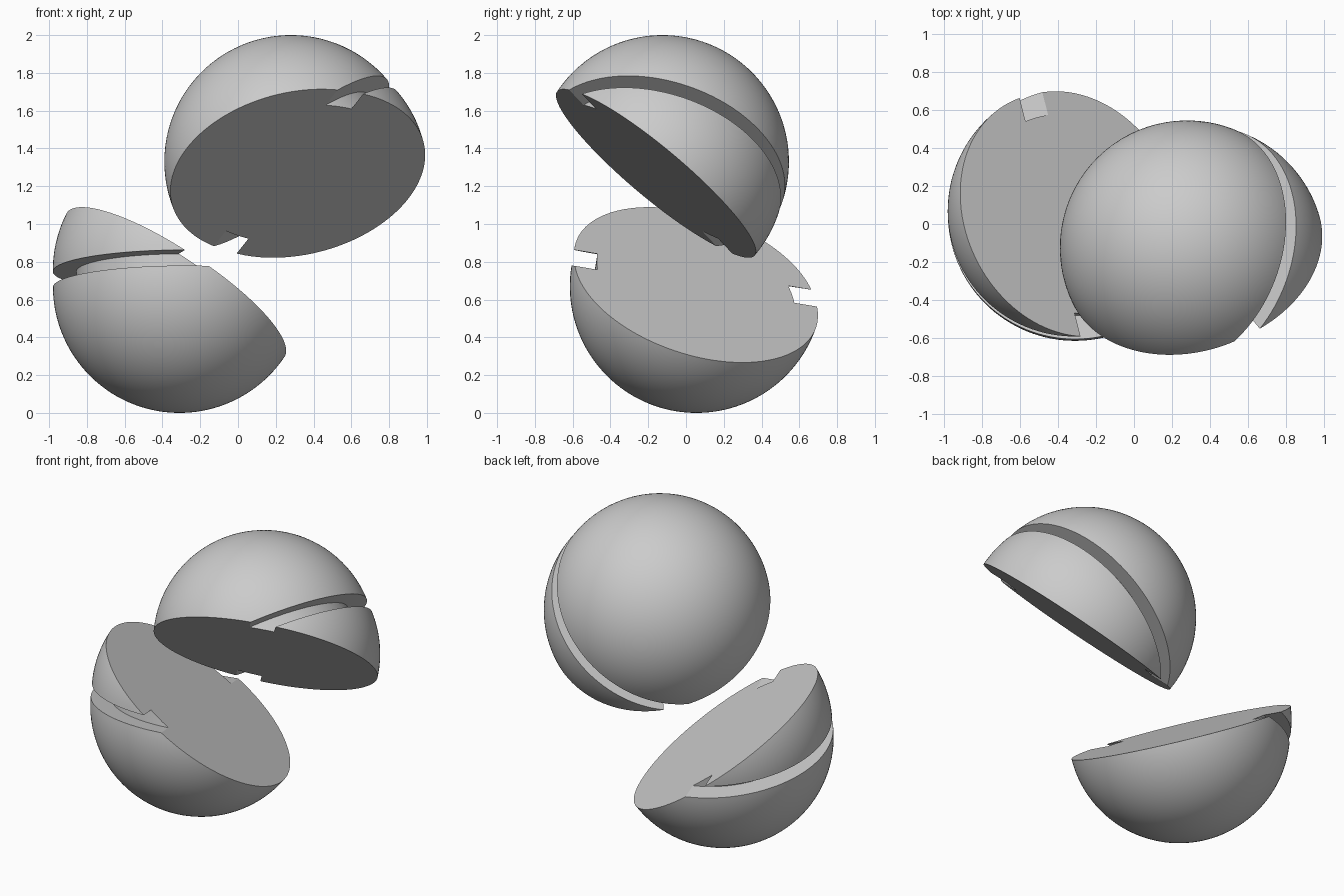
import bpy, bmesh, math
from mathutils import Vector, Matrix

cube = bpy.data.objects.get("Cube")
if cube:
    bpy.data.objects.remove(cube, do_unlink=True)

RADIUS = 0.67      # ball radius
GAP = 0.042        # half width of the groove around the middle
CORE = 0.545       # radius of the groove floor
ANGLE = math.radians(33.6)  # slant of the cut against the groove
STEPS, TURNS = 40, 128

grey = bpy.data.materials.new("plain grey")
grey.use_nodes = True
colour = (0.6, 0.6, 0.6, 1)
grey.diffuse_color = colour
grey.node_tree.nodes["Principled BSDF"].inputs["Base Color"].default_value = colour


def half_ball(name, pole_centre, groove_axis, cut_normal, offset):
    """Grooved ball cut by a slanted plane; groove_axis points to the small lobe."""
    bm = bmesh.new()
    # Profile: lower dome, groove floor, upper dome
    arc = [(RADIUS * math.sin(t), -GAP - RADIUS * math.cos(t))
           for t in (math.pi / 2 * i / STEPS for i in range(STEPS + 1))]
    arc[0] = (0, arc[0][1])
    profile = arc + [(CORE, -GAP), (CORE, GAP)] + [(r, -z) for r, z in reversed(arc)]
    verts = [bm.verts.new((r, 0, z)) for r, z in profile]
    edges = [bm.edges.new(pair) for pair in zip(verts, verts[1:])]
    bmesh.ops.spin(bm, geom=verts + edges, axis=(0, 0, 1), cent=(0, 0, 0),
                   angle=math.tau, steps=TURNS)
    bmesh.ops.remove_doubles(bm, verts=bm.verts[:], dist=1e-5)

    # Slanted cut, closed by one flat face
    normal = Vector((math.sin(ANGLE), 0, math.cos(ANGLE)))
    bmesh.ops.bisect_plane(bm, geom=bm.verts[:] + bm.edges[:] + bm.faces[:], dist=1e-6,
                           plane_co=normal * offset, plane_no=normal, clear_outer=True)
    rim = [e for e in bm.edges if e.is_boundary]
    bmesh.ops.holes_fill(bm, edges=rim, sides=0)
    bmesh.ops.recalc_face_normals(bm, faces=bm.faces[:])

    mesh = bpy.data.meshes.new(name)
    bm.to_mesh(mesh)
    bm.free()
    mesh.materials.append(grey)
    obj = bpy.data.objects.new(name, mesh)
    bpy.context.collection.objects.link(obj)

    # Aim the groove axis and the cut
    z = Vector(groove_axis).normalized()
    n = Vector(cut_normal)
    x = (n - z * n.dot(z)).normalized()
    y = z.cross(x)
    turn = Matrix((x, y, z)).transposed().to_4x4()
    obj.matrix_world = Matrix.Translation(Vector(pole_centre) + z * GAP) @ turn

    bpy.ops.object.select_all(action="DESELECT")
    obj.select_set(True)
    bpy.context.view_layer.objects.active = obj
    bpy.ops.object.shade_smooth_by_angle(angle=math.radians(30))


half_ball("lower_half", (-0.31, 0.055, 0.67), (-0.007, 0.164, 0.986), (0.53, 0.27, 0.80), -0.04)
half_ball("upper_half", (0.28, -0.125, 1.33), (0.63, -0.25, -0.735), (0.195, -0.632, -0.75), 0.04)
